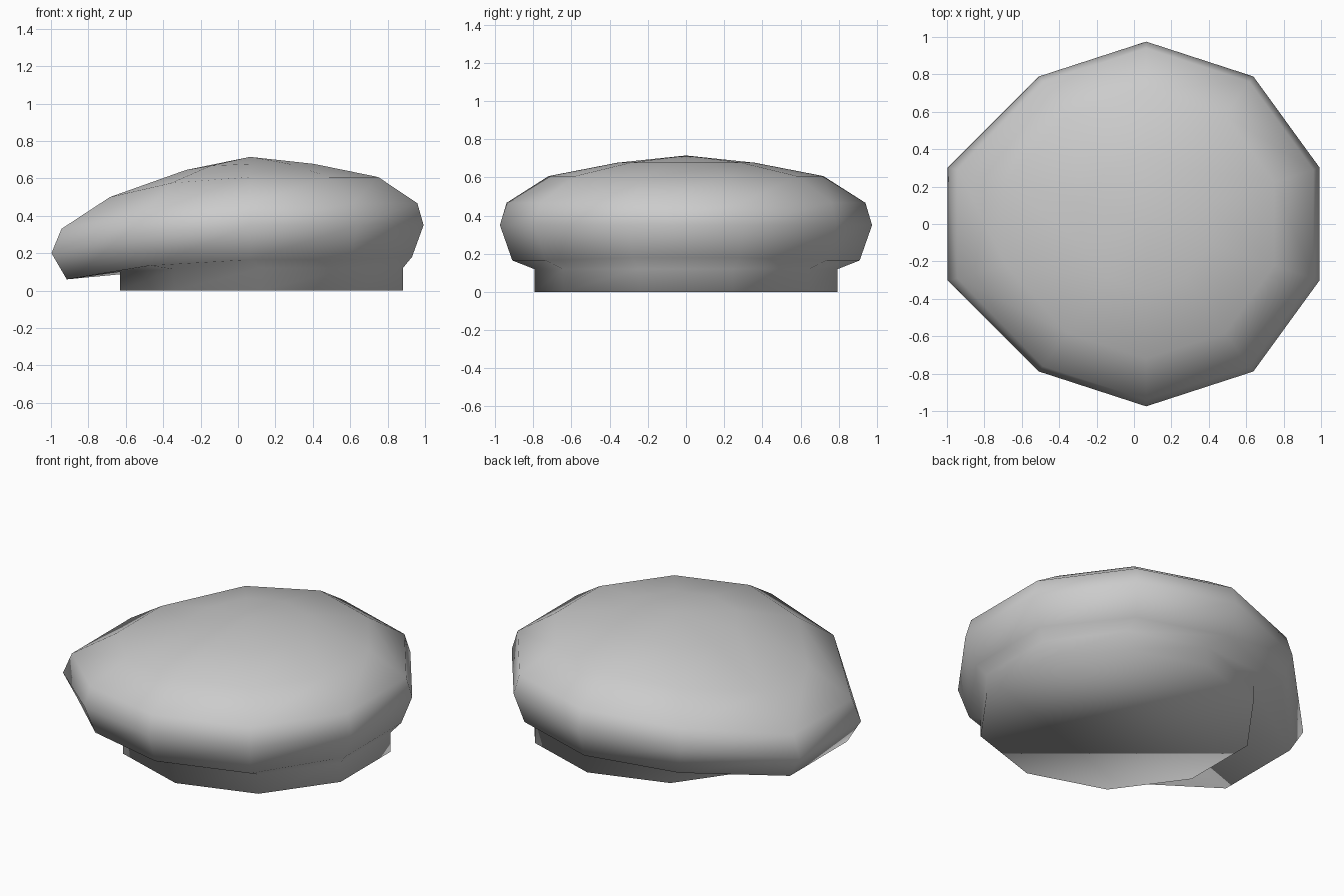
import bpy, bmesh
from math import cos, sin, radians

cube = bpy.data.objects.get("Cube")
if cube:
    bpy.data.objects.remove(cube, do_unlink=True)

# single grey finish
grey = bpy.data.materials.new("plain_grey")
grey.use_nodes = True
colour = (0.6, 0.6, 0.6, 1)
grey.diffuse_color = colour
grey.node_tree.nodes["Principled BSDF"].inputs["Base Color"].default_value = colour

SIDES = 10
# ring: centre x, radius, height, outward pull and drop of the drooping left-hand lip
RINGS = [
    (0.125, 0.795, 0.0, 0, 0),
    (0.125, 0.795, 0.12, 0, -0.02),
    (0.065, 0.91, 0.165, -0.115, -0.105),
    (0.065, 0.975, 0.35, -0.135, -0.15),
    (0.065, 0.94, 0.467, -0.115, -0.137),
    (0.065, 0.72, 0.607, -0.065, -0.107),
    (0.065, 0.36, 0.677, 0, -0.032),
]

bm = bmesh.new()


def add_ring(cx, radius, height, pull, drop):
    ring = []
    for i in range(SIDES):
        a = radians(18 + 36 * i)
        x = cx + radius * cos(a)
        z = height
        if cos(a) < -0.9:        # lip corners
            x += pull
            z += drop
        elif cos(a) < -0.3:      # corners beside the lip
            z += drop * 0.3
        elif cos(a) > 0.9 and height == 0.165:
            z += 0.015           # raised edge opposite the lip
        ring.append(bm.verts.new((x, radius * sin(a), z)))
    return ring


# foot and cap as one skin
rings = [add_ring(*r) for r in RINGS]
for low, high in zip(rings, rings[1:]):
    for i in range(SIDES):
        j = (i + 1) % SIDES
        bm.faces.new((low[i], low[j], high[j], high[i]))

# crown and flat sole
peak = bm.verts.new((0.065, 0, 0.715))
for i in range(SIDES):
    bm.faces.new((rings[-1][i], rings[-1][(i + 1) % SIDES], peak))
bm.faces.new(rings[0][::-1])
bmesh.ops.recalc_face_normals(bm, faces=bm.faces)

mesh = bpy.data.meshes.new("mushroom_cap")
bm.to_mesh(mesh)
bm.free()
mesh.materials.append(grey)
mesh.shade_smooth()
cap = bpy.data.objects.new("domed_cap_with_foot", mesh)
bpy.context.collection.objects.link(cap)
